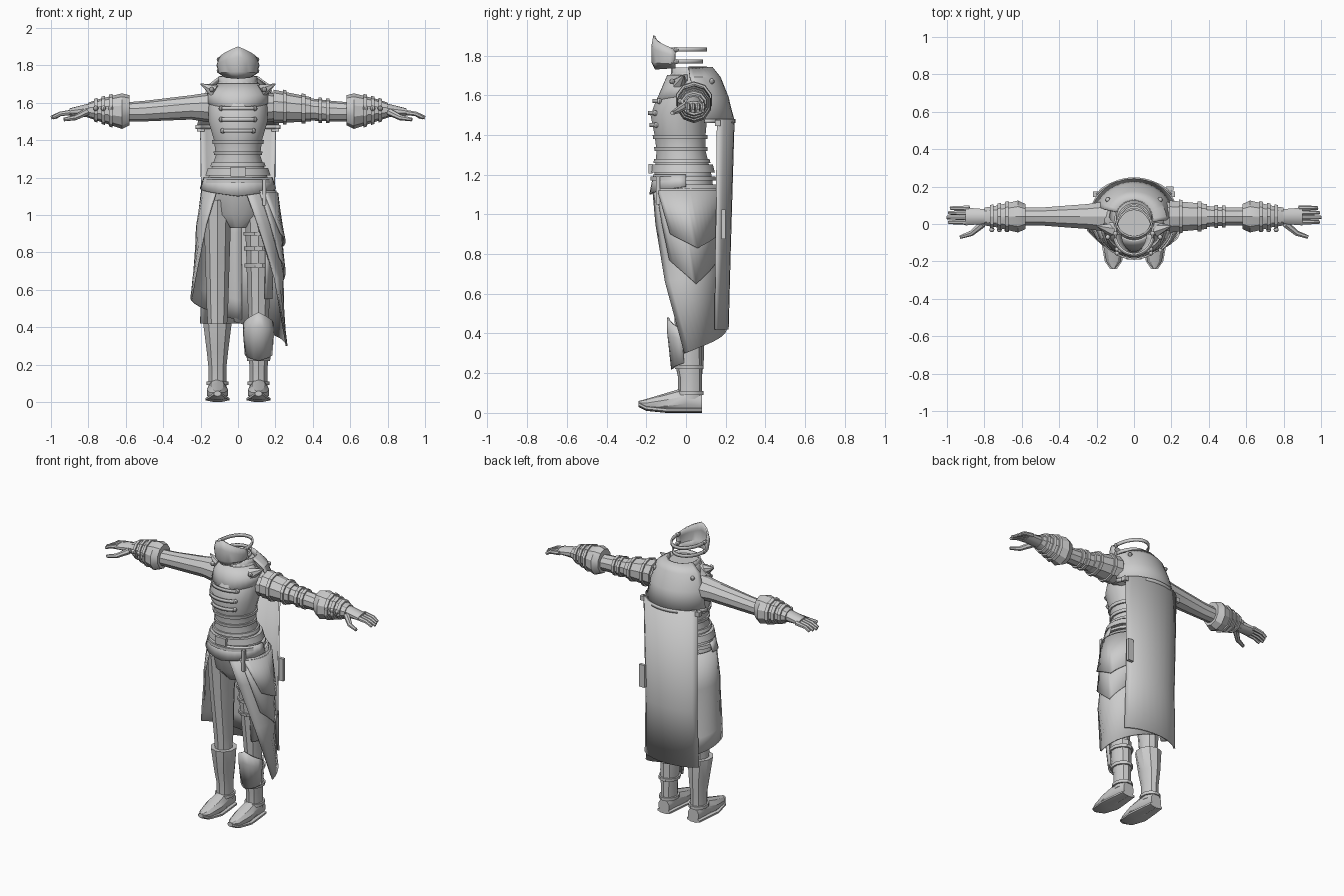
import bpy, bmesh, math
from mathutils import Vector

cube = bpy.data.objects.get("Cube")
if cube:
    bpy.data.objects.remove(cube)

GREY = (.6, .6, .6, 1)
grey = bpy.data.materials.new("plain grey")
grey.use_nodes = True
grey.diffuse_color = GREY
grey.node_tree.nodes["Principled BSDF"].inputs["Base Color"].default_value = GREY
parts = []
SIDES = {"right": -1, "left": 1}


def finish(name, bm):
    bmesh.ops.recalc_face_normals(bm, faces=bm.faces)
    mesh = bpy.data.meshes.new(name)
    bm.to_mesh(mesh)
    bm.free()
    mesh.materials.append(grey)
    obj = bpy.data.objects.new(name, mesh)
    bpy.context.collection.objects.link(obj)
    parts.append(obj)
    return obj


def skin(bm, rings, closed):
    for low, high in zip(rings, rings[1:]):
        count = len(low)
        for i in range(count if closed else count - 1):
            j = (i + 1) % count
            bm.faces.new((low[i], low[j], high[j], high[i]))


# Capped tube along an axis; each row holds position, half width, near edge, far edge
def tube(name, rows, axis="z", middle=(0, 0), count=12, side=1):
    bm = bmesh.new()
    rings = []
    for along, half, near, far in rows:
        ring = []
        for i in range(count):
            angle = math.tau * (i + .5) / count
            across = middle[0] + half * math.cos(angle)
            depth = middle[1] + (near + far + (far - near) * math.sin(angle)) / 2
            place = {"x": (along, across, depth), "y": (across, along, depth), "z": (across, depth, along)}
            x, y, z = place[axis]
            ring.append(bm.verts.new((x * side, y, z)))
        rings.append(ring)
    skin(bm, rings, True)
    bm.faces.new(rings[0])
    bm.faces.new(rings[-1])
    return finish(name, bm)


# Row of a tube at any position
def sample(rows, along):
    for a, b in zip(rows, rows[1:]):
        if a[0] <= along <= b[0]:
            t = (along - a[0]) / (b[0] - a[0])
            return [p + (q - p) * t for p, q in zip(a, b)]
    return rows[-1]


# Strap that follows a tube
def strap(name, rows, along, half=.01, grow=.01, **options):
    ends = []
    for edge in (along - half, along + half):
        _, width, near, far = sample(rows, edge)
        ends.append((edge, width + grow, near - grow, far + grow))
    tube(name, ends, **options)


# Curved sheet; each row holds height, half width, half depth; angles in degrees, front at -90
def sheet(name, rows, start, end, sweep=0, dip=0, peak=0, drop=0,
          centre=(0, 0), side=1, count=14, thick=.01):
    bm = bmesh.new()
    top, bottom = rows[0][0], rows[-1][0]
    rings = []
    for z, width, depth in rows:
        low = (top - z) / (top - bottom)
        begin = start + sweep * low
        ring = []
        for i in range(count + 1):
            t = i / count
            angle = math.radians(begin + (end - begin) * t)
            tent = 1 - abs(2 * t - 1)
            x = side * (centre[0] + width * math.cos(angle))
            y = centre[1] + depth * math.sin(angle)
            height = z + tent * (peak * (1 - low) - dip * low) - drop * t * low
            ring.append(bm.verts.new((x, y, height)))
        rings.append(ring)
    skin(bm, rings, False)
    obj = finish(name, bm)
    solid = obj.modifiers.new("thickness", "SOLIDIFY")
    solid.thickness = thick
    solid.offset = 0


def band(name, z, width, depth, start, end, half=.01, **options):
    sheet(name, [(z + half, width, depth), (z - half, width, depth)], start, end, **options)


def stud(name, place, radius=.014):
    bm = bmesh.new()
    bmesh.ops.create_uvsphere(bm, u_segments=8, v_segments=6, radius=radius)
    bmesh.ops.translate(bm, verts=bm.verts, vec=place)
    finish(name, bm)


def box(name, place, size):
    bm = bmesh.new()
    bmesh.ops.create_cube(bm, size=1)
    bmesh.ops.scale(bm, verts=bm.verts, vec=size)
    bmesh.ops.translate(bm, verts=bm.verts, vec=place)
    finish(name, bm)


# Tapering rod through a few points
def rod(name, path, radius, tip):
    bm = bmesh.new()
    path = [Vector(point) for point in path]
    rings = []
    for i, point in enumerate(path):
        forward = path[min(i + 1, len(path) - 1)] - path[max(i - 1, 0)]
        turn = forward.to_track_quat("Z", "Y")
        size = radius + (tip - radius) * i / (len(path) - 1)
        spokes = [math.tau * k / 7 for k in range(7)]
        rings.append([bm.verts.new(point + turn @ Vector((size * math.cos(a), size * math.sin(a), 0)))
                      for a in spokes])
    skin(bm, rings, True)
    bm.faces.new(rings[0])
    bm.faces.new(rings[-1])
    finish(name, bm)


# Jacket, pelvis and belts
torso = [(1.13, .18, -.16, .14), (1.2, .16, -.16, .13), (1.32, .12, -.15, .1), (1.4, .13, -.16, .1),
         (1.5, .16, -.18, .11), (1.58, .16, -.15, .12), (1.65, .16, -.11, .13), (1.72, .09, -.07, .11)]
tube("jacket", torso, count=20)
tube("pelvis", [(.93, .05, -.08, .08), (1, .16, -.13, .13), (1.15, .17, -.16, .14)], count=16)
for z in (1.27, 1.33, 1.39):
    strap("waist_strap", torso, z, count=20)
strap("belt", torso, 1.23, half=.02, grow=.02, count=20)
strap("lower_belt", torso, 1.18, grow=.02, count=20)
box("belt_buckle", (0, -.18, 1.23), (.08, .02, .05))
for z in (1.45, 1.51, 1.57):
    _, width, near, far = sample(torso, z)
    middle, depth = (near + far) / 2, (far - near) / 2
    band("chest_toggle", z, width, depth + .01, -124, -56, centre=(0, middle))
    for side in SIDES.values():
        stud("chest_stud", (side * width * .56, middle - depth * .86, z))
sheet("waist_apron", [(1.2, .18, .16), (1.14, .2, .18)], -180, 0, dip=.04)

# Collar and shoulder mantle
NECK = (0, .03)
sheet("collar", [(1.74, .1, .1), (1.71, .1, .1), (1.67, .13, .12)], 0, 360, centre=NECK, count=20)
sheet("front_capelet", [(1.7, .11, .12), (1.65, .16, .15), (1.6, .17, .18)], -170, -10, dip=.04, centre=NECK)
MANTLE_HEM = (1.47, .23, .21)
sheet("mantle", [(1.74, .1, .1), (1.69, .17, .14), (1.59, .2, .18), MANTLE_HEM],
      -10, 160, sweep=30, centre=NECK, count=18)
band("mantle_trim", *MANTLE_HEM, 18, 162, centre=NECK, thick=.02)
for side in SIDES.values():
    rod("collar_point", [(side * .12, -.03, 1.66), (side * .2, -.01, 1.7)], .04, .003)
    box("cape_clasp", (side * .2, .16, 1.46), (.04, .03, .03))
    for y in (-.07, .13):
        stud("mantle_rivet", (side * .14, y, 1.67))

# Cape
sheet("cape", [(1.48, .22, .14), (.8, .21, .12), (.42, .22, .11)], 25, 155, centre=(0, .1), count=10)
box("cape_patch", (.19, .19, .95), (.04, .02, .15))

# Long skirt with hip flaps on one side, shorter skirt on the other
skirt = [(1.15, .19, .17), (.95, .22, .17), (.66, .24, .18)]
sheet("long_skirt", skirt + [(.3, .26, .2)], -80, 95, sweep=78, drop=-.13)
sheet("short_skirt", skirt + [(.57, .25, .2)], -55, 95, sweep=45, drop=.14, side=SIDES["right"])
sheet("outer_hip_flap", [(1.13, .2, .18), (.95, .23, .18), (.77, .25, .18)], -55, 60, sweep=28, dip=.12)
sheet("inner_hip_flap", [(1.12, .21, .19), (.9, .25, .19)], -48, 60, sweep=24, dip=.07)
box("hip_loop", (.14, -.14, 1.12), (.02, .02, .14))

# Legs, boots and feet
STANCE = (.11, 0)
leg = [(.35, .05, -.05, .06), (.5, .06, -.06, .07), (.8, .07, -.1, .08), (1.08, .08, -.13, .13)]
foot = [(-.24, .01, .03, .06), (-.2, .04, .01, .07), (-.1, .06, 0, .1), (0, .05, 0, .13), (.08, .04, 0, .1)]
ankle = [(.07, .05, -.04, .08), (.18, .05, -.04, .08)]
boots = {"right": ankle + [(.27, .06, -.06, .09), (.42, .08, -.08, .09)],
         "left": ankle + [(.28, .06, -.06, .08), (.4, .06, -.07, .08)]}
for label, side in SIDES.items():
    tube(label + "_trouser_leg", leg, middle=STANCE, count=10, side=side)
    tube(label + "_boot_shaft", boots[label], middle=STANCE, count=10, side=side)
    tube(label + "_foot", foot, axis="y", middle=STANCE, count=10, side=side)
    sole = [(y, half + .01, low, low + .03) for y, half, low, high in foot]
    tube(label + "_sole", sole, axis="y", middle=STANCE, count=8, side=side)
    strap(label + "_ankle_strap", boots[label], .1, middle=STANCE, side=side)
for z in (.73, .82, .9):
    strap("thigh_strap", leg, z, middle=STANCE)
for z in (.23, .35):
    strap("shin_strap", boots["left"], z, middle=STANCE)
sheet("thigh_plate", [(.92, .08, .12), (.55, .07, .08)], -60, 40, centre=STANCE, count=6)
sheet("knee_guard", [(.42, .08, .09), (.37, .08, .09), (.25, .07, .07)], -170, -10,
      peak=.06, dip=.03, centre=STANCE, count=8)

# Arms, cuffs and hands, measured from the arm's axis
HEIGHT = 1.55
limb = {"axis": "x", "middle": (.04, HEIGHT), "count": 10}
arm = [(.12, .09, -.06, .11), (.25, .07, -.04, .09), (.5, .05, -.05, .06), (.62, .05, -.05, .05)]
cuff = [(.58, .07, -.07, .09), (.62, .09, -.09, .1), (.74, .06, -.05, .07), (.8, .05, -.03, .05)]
hand = [(.78, .04, -.03, .05), (.9, .05, -.02, .02)]
for label, side in SIDES.items():
    for part, rows in (("sleeve", arm), ("cuff", cuff), ("hand", hand)):
        tube(label + "_" + part, rows, side=side, **limb)
    for x in (.68, .72, .76):
        strap(label + "_cuff_strap", cuff, x, side=side, **limb)
        stud(label + "_cuff_stud", (side * x, -.03, HEIGHT + .02))
    for i in range(4):
        y = .01 + i / 40
        reach = 1 - .01 * abs(i - 1)
        rod(label + "_finger", [(side * .88, y, HEIGHT), (side * .95, y, HEIGHT - .01),
                                (side * reach, y, HEIGHT - .03)], .015, .01)
    rod(label + "_thumb", [(side * .81, 0, HEIGHT), (side * .87, -.05, HEIGHT - .03),
                           (side * .93, -.07, HEIGHT - .04)], .02, .01)

# Upper arm guard on one side
guard = [(.19, .09, -.06, .12), (.39, .07, -.05, .08)]
tube("arm_guard", guard, **limb)
for rows, x in ((guard, .25), (guard, .35), (arm, .44), (arm, .48)):
    strap("arm_strap", rows, x, **limb)

# Face mask and its two straps
FACE = (0, -.05)
sheet("mask", [(1.83, .1, .11), (1.8, .11, .12), (1.76, .1, .12), (1.74, .07, .1)], -178, -2,
      peak=.07, dip=.01, centre=FACE)
for z, depth in ((1.83, .15), (1.77, .13)):
    band("mask_strap", z, .1, depth, -10, 190, centre=FACE)
    for side in SIDES.values():
        stud("mask_rivet", (side * .1, FACE[1], z))

# Smooth shading with sharp creases
bpy.ops.object.select_all(action="DESELECT")
for obj in parts:
    obj.select_set(True)
bpy.context.view_layer.objects.active = parts[0]
bpy.ops.object.shade_smooth_by_angle(angle=math.radians(32))
